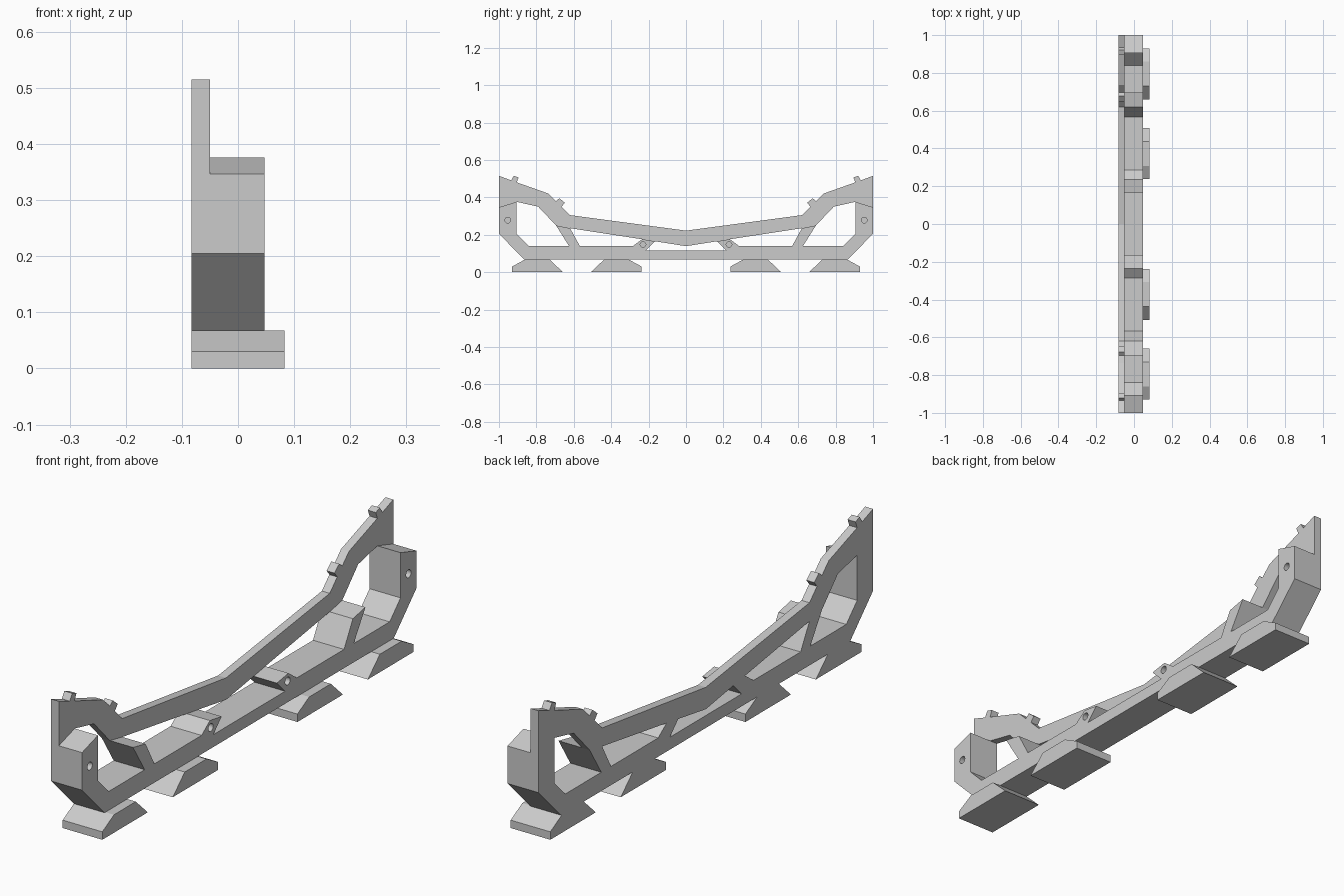
import bpy
from math import cos, sin, tau
from mathutils import Matrix

if "Cube" in bpy.data.objects:
    bpy.data.objects.remove(bpy.data.objects["Cube"], do_unlink=True)

grey = bpy.data.materials.new("plain grey")
grey.use_nodes = True
colour = (0.6, 0.6, 0.6, 1)
grey.diffuse_color = colour
grey.node_tree.nodes["Principled BSDF"].inputs["Base Color"].default_value = colour

# local (x, y, z) becomes world (y, z, x)
TO_SIDE = Matrix(((0, 0, 1, 0), (1, 0, 0, 0), (0, 1, 0, 0), (0, 0, 0, 1)))


def mirrored(half):
    """Half profile plus its reflection, as one closed loop."""
    return half + [(-y, z) for y, z in reversed(half)]


def flipped(loop):
    return [(-y, z) for y, z in reversed(loop)]


def circle(y, z, r=0.015, n=24):
    return [(y + r * cos(tau * i / n), z + r * sin(tau * i / n)) for i in range(n)]


def slab(name, loops, x0, x1):
    """Extrude a side profile (first loop outer, others holes) from x0 to x1."""
    curve = bpy.data.curves.new(name, "CURVE")
    curve.dimensions = "2D"
    curve.fill_mode = "BOTH"
    curve.extrude = (x1 - x0) / 2
    for loop in loops:
        spline = curve.splines.new("POLY")
        spline.points.add(len(loop) - 1)
        for point, (y, z) in zip(spline.points, loop):
            point.co = (y, z, 0, 1)
        spline.use_cyclic_u = True
    temp = bpy.data.objects.new(name + " curve", curve)
    mesh = bpy.data.meshes.new_from_object(temp)
    bpy.data.objects.remove(temp)
    bpy.data.curves.remove(curve)
    mesh.transform(Matrix.Translation(((x0 + x1) / 2, 0, 0)) @ TO_SIDE)
    mesh.materials.clear()
    mesh.materials.append(grey)
    for face in mesh.polygons:
        face.use_smooth = False
        face.material_index = 0
    obj = bpy.data.objects.new(name, mesh)
    bpy.context.collection.objects.link(obj)
    return obj


BACK, STEP, FRONT, FOOT = -0.083, -0.05, 0.047, 0.083
BASE, BAR = 0.068, 0.139

# Thin side plate with raised ends, small pegs and see-through windows
plate_half = [
    (-0.865, BASE), (-1, 0.205), (-1, 0.515),
    (-0.935, 0.491), (-0.92, 0.515), (-0.895, 0.506), (-0.905, 0.48),
    (-0.735, 0.42), (-0.695, 0.38), (-0.677, 0.395), (-0.648, 0.371),
    (-0.665, 0.35), (-0.62, 0.305), (0, 0.222),
]
plate = plate_half + flipped(plate_half)[1:]
end_window = [(-0.905, 0.376), (-0.79, 0.35), (-0.695, 0.25),
              (-0.625, BAR), (-0.84, BAR), (-0.905, 0.205)]
long_window = [(-0.62, 0.235), (-0.235, 0.176), (-0.285, BAR), (-0.567, BAR)]
middle_window = mirrored([(-0.215, 0.115), (-0.165, 0.165)])
middle_window.insert(2, (0, BAR))
slab("side_plate", [plate, end_window, flipped(end_window), long_window,
                    flipped(long_window), middle_window], BACK, STEP)

# Thick frame: base bar, end posts, slanted struts and drilled lugs
frame = mirrored([
    (-0.865, BASE), (-1, 0.205), (-1, 0.347), (-0.905, 0.376), (-0.905, 0.205),
    (-0.84, BAR), (-0.625, BAR), (-0.695, 0.25), (-0.62, 0.235), (-0.567, BAR),
    (-0.285, BAR), (-0.235, 0.176), (-0.165, 0.165), (-0.215, 0.115),
])
holes = [circle(s * y, z) for s in (-1, 1) for y, z in ((0.953, 0.278), (0.23, 0.148))]
slab("thick_frame", [frame] + holes, STEP, FRONT)

# Four wedge feet, mirrored in pairs
foot = [(0, 0), (0, 0.03), (0.07, BASE), (0.2, BASE), (0.272, 0)]
outer_foot = [(y - 0.93, z) for y, z in foot]
inner_foot = [(y + 0.237, z) for y, z in foot]
for name, loop in (("outer_foot", outer_foot), ("inner_foot", inner_foot)):
    slab(name + "_a", [loop], BACK, FOOT)
    slab(name + "_b", [flipped(loop)], BACK, FOOT)
